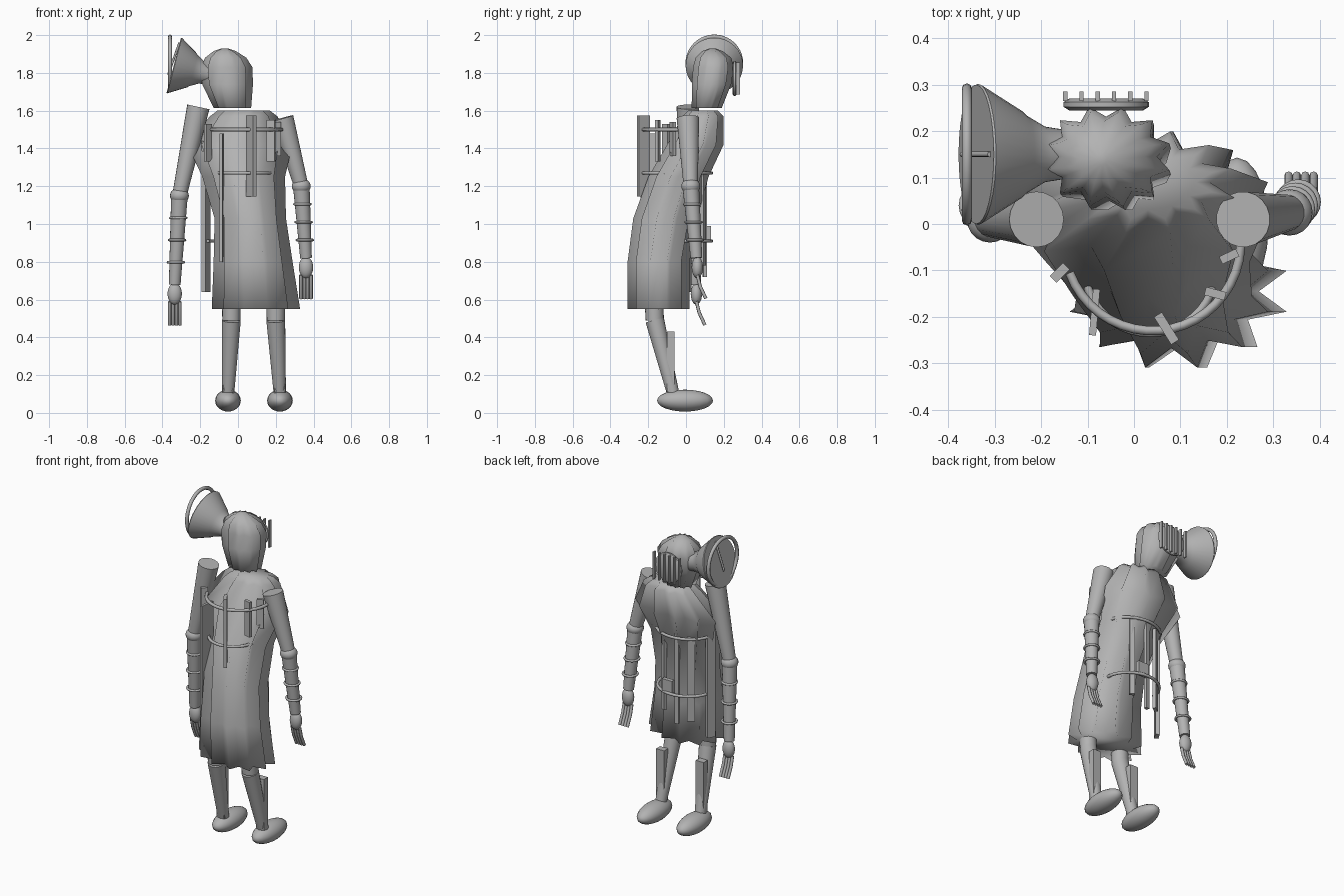
import bpy, bmesh, math
from mathutils import Vector

cube = bpy.data.objects.get("Cube")
if cube:
    bpy.data.objects.remove(cube, do_unlink=True)

grey = bpy.data.materials.new("plain_grey")
grey.use_nodes = True
grey.diffuse_color = (0.45, 0.45, 0.45, 1)
grey.node_tree.nodes["Principled BSDF"].inputs["Base Color"].default_value = (0.45, 0.45, 0.45, 1)


def finish(name, bm, smooth=None):
    """Turn a bmesh into an object; smooth is None, 'all' or an angle."""
    bmesh.ops.recalc_face_normals(bm, faces=bm.faces)
    mesh = bpy.data.meshes.new(name)
    bm.to_mesh(mesh)
    bm.free()
    mesh.materials.append(grey)
    ob = bpy.data.objects.new(name, mesh)
    bpy.context.collection.objects.link(ob)
    if smooth == "all":
        mesh.polygons.foreach_set("use_smooth", [True] * len(mesh.polygons))
    elif smooth:
        bpy.ops.object.select_all(action="DESELECT")
        ob.select_set(True)
        bpy.context.view_layer.objects.active = ob
        bpy.ops.object.shade_smooth_by_angle(angle=math.radians(smooth))
    return ob


def loft(bm, rings):
    """Skin a list of equal rings of points and cap both ends."""
    loops = [[bm.verts.new(p) for p in ring] for ring in rings]
    n = len(loops[0])
    for a, b in zip(loops, loops[1:]):
        for i in range(n):
            bm.faces.new((a[i], a[(i + 1) % n], b[(i + 1) % n], b[i]))
    bm.faces.new(loops[0])
    bm.faces.new(loops[-1])


def pleated(name, rows, valley):
    """Twelve-pointed pleated body; rows are z, centre x, centre y, radius x, radius y."""
    bm = bmesh.new()
    rings = []
    for z, cx, cy, rx, ry in rows:
        ring = []
        for i in range(24):
            a = math.radians(15 * i)
            r = 1.03 if i % 2 else valley
            ring.append((cx + rx * r * math.cos(a), cy + ry * r * math.sin(a), z))
        rings.append(ring)
    loft(bm, rings)
    return finish(name, bm, "all")


def turned(name, start, end, profile, sides=20):
    """Turned solid along an axis; profile holds (fraction along, radius)."""
    a, b = Vector(start), Vector(end)
    q = (b - a).to_track_quat("Z", "Y")
    bm = bmesh.new()
    rings = []
    for t, r in profile:
        rings.append([a.lerp(b, t) + q @ Vector((r * math.cos(k * math.tau / sides),
                      r * math.sin(k * math.tau / sides), 0)) for k in range(sides)])
    loft(bm, rings)
    return finish(name, bm, 40)


def ellipsoid(name, centre, size):
    bm = bmesh.new()
    bmesh.ops.create_uvsphere(bm, u_segments=20, v_segments=12, radius=1)
    bmesh.ops.scale(bm, vec=size, verts=bm.verts)
    bmesh.ops.translate(bm, vec=centre, verts=bm.verts)
    return finish(name, bm, "all")


def box(name, centre, size, turn=0):
    bm = bmesh.new()
    bmesh.ops.create_cube(bm, size=1)
    ob = finish(name, bm)
    ob.location, ob.scale, ob.rotation_euler.z = centre, size, math.radians(turn)
    return ob


def tube(name, points, radius, cyclic=False):
    cu = bpy.data.curves.new(name, "CURVE")
    cu.dimensions = "3D"
    cu.bevel_depth, cu.bevel_resolution, cu.use_fill_caps = radius, 2, True
    sp = cu.splines.new("POLY")
    sp.points.add(len(points) - 1)
    for p, co in zip(sp.points, points):
        p.co = (*co, 1)
    sp.use_cyclic_u = cyclic
    cu.materials.append(grey)
    ob = bpy.data.objects.new(name, cu)
    bpy.context.collection.objects.link(ob)
    return ob


def arc(cx, cy, z, rx, ry, a0, a1, n=20):
    angles = [math.radians(a0 + (a1 - a0) * i / n) for i in range(n + 1)]
    return [(cx + rx * math.cos(a), cy + ry * math.sin(a), z) for a in angles]


# Pleated robe and head
pleated("robe", [
    (0.55, 0.095, -0.145, 0.235, 0.165), (0.80, 0.08, -0.145, 0.21, 0.165),
    (1.03, 0.065, -0.11, 0.19, 0.17), (1.25, 0.03, -0.04, 0.22, 0.16),
    (1.42, 0.01, 0.05, 0.28, 0.15), (1.57, 0.03, 0.09, 0.18, 0.11),
    (1.60, 0.03, 0.09, 0.14, 0.08)], 0.74)
pleated("head", [
    (1.615, -0.03, 0.11, 0.10, 0.08), (1.74, -0.055, 0.135, 0.135, 0.105),
    (1.83, -0.06, 0.145, 0.137, 0.108), (1.88, -0.065, 0.145, 0.11, 0.095),
    (1.915, -0.07, 0.14, 0.06, 0.055), (1.93, -0.07, 0.14, 0.015, 0.015)], 0.8)

# Horn on the side of the head, with a loose hoop and a rod
mouth = Vector((-0.34, 0.15, 1.84))
turned("horn", (-0.13, 0.15, 1.785), mouth,
       [(0, 0.05), (0.3, 0.06), (0.5, 0.085), (0.55, 0.095), (0.98, 0.152), (1, 0.15)], 32)
hoop = [(-0.36, 0.15 + y, 1.85 + x) for x, y, _ in arc(0, 0, 0, 0.142, 0.142, 0, 351, 39)]
tube("horn_hoop", hoop, 0.011, True)
tube("horn_rod", [(-0.31, 0.15, 1.96), (-0.37, 0.15, 1.79)], 0.006)

# Vent at the back of the head
turned("vent_disc", (-0.06, 0.245, 1.77), (-0.06, 0.27, 1.77), [(0, 0.08), (0.3, 0.092), (0.7, 0.092), (1, 0.08)], 24)
for i in range(6):
    box("vent_bar", (-0.148 + 0.035 * i, 0.275, 1.77), (0.009, 0.02, 0.17))

# Arms with elbows, bracelets and hands
arms = [("left", (0.235, 0.01, 1.56), (0.335, 0.025, 1.20), (0.36, 0.055, 0.82)),
        ("right", (-0.21, 0.01, 1.62), (-0.31, 0.01, 1.15), (-0.335, 0.05, 0.68))]
for side, shoulder, elbow, wrist in arms:
    turned(side + "_upper_arm", shoulder, elbow, [(0, 0.06), (1, 0.038)])
    ellipsoid(side + "_elbow", elbow, (0.05, 0.05, 0.042))
    turned(side + "_forearm", elbow, wrist, [(0, 0.044), (1, 0.031)])
    for t in (0.25, 0.5, 0.75):
        c = Vector(elbow).lerp(Vector(wrist), t)
        tube(side + "_bracelet", arc(*c, 0.042, 0.042, 0, 342, 19), 0.007, True)
    hx, hy, hz = wrist
    ellipsoid(side + "_hand", (hx, hy + 0.005, hz - 0.05), (0.038, 0.03, 0.057))
    for i in range(4):
        fx = hx - 0.027 + 0.018 * i
        tube(side + "_finger", [(fx, hy + 0.005, hz - 0.09), (fx, hy + 0.02, hz - 0.15),
                                (fx, hy + 0.05, hz - 0.215)], 0.009)

# Legs, feet and calf plates
for side, knee, ankle in (("left", 0.20, 0.222), ("right", -0.035, -0.053)):
    turned(side + "_thigh", (knee, -0.17, 0.60), (knee, -0.165, 0.49), [(0, 0.05), (1, 0.048)])
    turned(side + "_shin", (knee, -0.165, 0.49), (ankle, -0.065, 0.09), [(0, 0.05), (1, 0.032)])
    ellipsoid(side + "_foot", (ankle, -0.005, 0.065), (0.068, 0.148, 0.058))
    box(side + "_calf_plate", (ankle, -0.08, 0.27), (0.055, 0.04, 0.32))

# Front harness: two bands and the slats they hold
tube("chest_band", arc(0.04, -0.04, 1.50, 0.19, 0.19, -160, 5), 0.01)
tube("waist_band", arc(0.035, -0.1, 1.27, 0.14, 0.135, -175, -5), 0.009)
box("front_slat", (-0.16, -0.105, 1.43), (0.04, 0.02, 0.20), 45)
box("front_slat", (-0.085, -0.19, 1.14), (0.015, 0.10, 0.68), -5)
box("front_slat", (0.07, -0.225, 1.36), (0.02, 0.07, 0.43), 32)
box("front_slat", (0.175, -0.15, 1.44), (0.045, 0.018, 0.22), -15)
box("front_slat", (0.205, -0.07, 1.45), (0.04, 0.018, 0.18), 25)

# Back harness: two bands, slats and a small block
tube("upper_back_band", arc(0.01, -0.02, 1.27, 0.18, 0.155, 10, 170), 0.009)
tube("lower_back_band", arc(0.01, -0.02, 0.91, 0.17, 0.155, 0, 180), 0.009)
box("back_slat", (-0.17, 0.0, 1.04), (0.05, 0.025, 0.80), 60)
box("back_slat", (-0.09, 0.08, 1.01), (0.045, 0.02, 0.52), 35)
box("back_slat", (-0.01, 0.10, 1.02), (0.025, 0.02, 0.60), 10)
box("back_slat", (0.09, 0.09, 1.05), (0.03, 0.02, 0.54), -25)
box("back_block", (0.04, 0.12, 0.95), (0.07, 0.025, 0.08))
